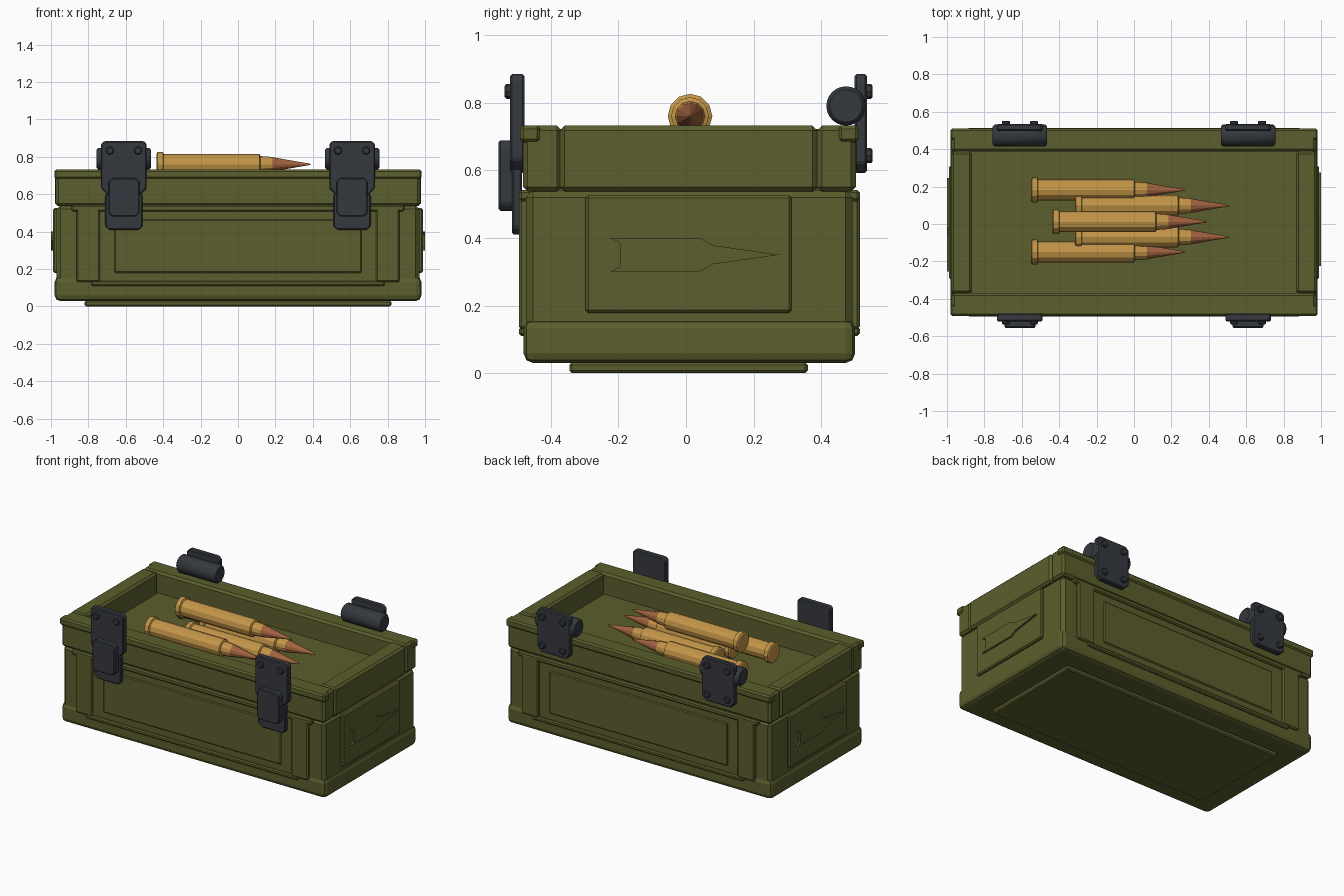
import bpy, bmesh, math
from mathutils import Matrix, Vector

if "Cube" in bpy.data.objects:
    bpy.data.objects.remove(bpy.data.objects["Cube"])


def material(name, rgb):
    m = bpy.data.materials.new(name)
    m.diffuse_color = (*rgb, 1)
    m.use_nodes = True
    m.node_tree.nodes["Principled BSDF"].inputs["Base Color"].default_value = m.diffuse_color
    return m


GREEN = material("olive green", (0.105, 0.112, 0.026))
STEEL = material("dark steel", (0.035, 0.041, 0.050))
BRASS = material("brass", (0.55, 0.30, 0.065))
COPPER = material("copper", (0.36, 0.125, 0.05))
CY = 0.01  # middle of the crate in depth


def finish(bm, name, *mats):
    bmesh.ops.recalc_face_normals(bm, faces=bm.faces[:])
    me = bpy.data.meshes.new(name)
    bm.to_mesh(me)
    bm.free()
    for m in mats:
        me.materials.append(m)
    ob = bpy.data.objects.new(name, me)
    bpy.context.collection.objects.link(ob)
    return ob


def chamfer(bm, w, seg=1):
    if w:
        bmesh.ops.bevel(bm, geom=bm.edges[:], offset=w, segments=seg,
                        profile=0.5, affect='EDGES')


def box(name, x, y, z, bevel=0.01, mat=GREEN, seg=1):
    """Chamfered box from (min, max) ranges."""
    bm = bmesh.new()
    bmesh.ops.create_cube(bm, size=1)
    for v in bm.verts:
        v.co = Vector([(r[0] + r[1]) / 2 + c * (r[1] - r[0])
                       for r, c in zip((x, y, z), v.co)])
    chamfer(bm, bevel, seg)
    return finish(bm, name, mat)


def prism(name, pts, push, bevel, mat):
    """Flat outline extruded along push."""
    bm = bmesh.new()
    f = bm.faces.new([bm.verts.new(p) for p in pts])
    new = bmesh.ops.extrude_face_region(bm, geom=[f], use_keep_orig=True)["geom"]
    bmesh.ops.translate(bm, verts=[g for g in new if isinstance(g, bmesh.types.BMVert)],
                        vec=push)
    bmesh.ops.recalc_face_normals(bm, faces=bm.faces[:])
    chamfer(bm, bevel)
    return finish(bm, name, mat)


def clipped_plate(name, cx, hw, z0, z1, cut, y0, y1, top_cut):
    """Upright steel plate with clipped corners."""
    pts = [(cx - hw + cut, z0), (cx + hw - cut, z0), (cx + hw, z0 + cut),
           (cx + hw, z1 - top_cut), (cx + hw - top_cut, z1),
           (cx - hw + top_cut, z1), (cx - hw, z1 - top_cut), (cx - hw, z0 + cut)]
    return prism(name, [(a, y0, b) for a, b in pts], (0, y1 - y0, 0), 0.006, STEEL)


def cylinder(name, c, r, length, axis, sides, bevel, mat):
    bm = bmesh.new()
    bmesh.ops.create_cone(bm, cap_ends=True, segments=sides, radius1=r,
                          radius2=r, depth=length)
    rims = [e for e in bm.edges if any(len(f.verts) > 4 for f in e.link_faces)]
    bmesh.ops.bevel(bm, geom=rims, offset=bevel, segments=1, affect='EDGES')
    rot = Matrix.Rotation(math.pi / 2, 4, 'Y' if axis == 'x' else 'X')
    bmesh.ops.transform(bm, matrix=Matrix.Translation(c) @ rot, verts=bm.verts[:])
    for f in bm.faces:
        f.smooth = len(f.verts) == 4 and sides > 12
    ob = finish(bm, name, mat)
    return ob


# Foot, base and lower body
box("foot_plate", (-0.82, 0.82), (-0.345, 0.36), (0, 0.032), 0.008)
box("base", (-0.98, 0.98), (-0.48, 0.50), (0.03, 0.16), 0.028, seg=2)
box("body", (-0.97, 0.97), (-0.473, 0.492), (0.12, 0.54), 0.02)

# Ribs and panels on front and back
for side, s in (("front", -1), ("back", 1)):
    def depth(a, b):
        return tuple(sorted((CY + s * a, CY + s * b)))
    rib = depth(0.46, 0.504)
    for sx in (-1, 1):
        box(side + "_post", tuple(sorted((sx * 0.738, sx * 0.863))), rib,
            (0.13, 0.54), 0.008)
    box(side + "_lower_rib", (-0.785, 0.785), rib, (0.11, 0.137), 0.007)
    box(side + "_upper_rib", (-0.89, 0.89), rib, (0.508, 0.542), 0.008)
    box(side + "_backing", (-0.75, 0.75), depth(0.46, 0.490), (0.12, 0.52), 0)
    box(side + "_panel", (-0.66, 0.66), depth(0.46, 0.497), (0.18, 0.465), 0.006)

    # Long rim wall with a lip along its top
    box(side + "_rim_wall", (-0.975, 0.975), depth(0.378, 0.492), (0.537, 0.732), 0.014)
    box(side + "_rim_lip", (-0.982, 0.982), depth(0.44, 0.501), (0.682, 0.732), 0.01)

# End walls, end panels and the emblem plates
emblem = [(-0.225, 0.40), (-0.195, 0.385), (-0.195, 0.315), (-0.225, 0.30),
          (0.04, 0.30), (0.08, 0.322), (0.275, 0.35), (0.08, 0.378), (0.04, 0.40)]
for s in (-1, 1):
    def span(a, b):
        return tuple(sorted((s * a, s * b)))
    box("end_rim_wall", span(0.865, 0.978), (-0.373, 0.388), (0.537, 0.732), 0.014)
    box("end_rim_core", span(0.88, 0.955), (-0.44, 0.46), (0.545, 0.722), 0)
    box("end_panel", span(0.95, 0.988), (-0.297, 0.312), (0.178, 0.526), 0.008)
    prism("end_emblem", [(s * 0.98, CY + s * (a - CY), b) for a, b in emblem],
          (s * 0.02, 0, 0), 0, GREEN)
box("tray_floor", (-0.95, 0.95), (-0.45, 0.47), (0.52, 0.592), 0)

# Front latches and back hinges
for cx in (-0.61, 0.61):
    clipped_plate("latch_plate", cx, 0.122, 0.592, 0.884, 0.04, -0.52, -0.478, 0.015)
    clipped_plate("latch_catch", cx, 0.10, 0.41, 0.61, 0.02, -0.515, -0.485, 0.015)
    clipped_plate("latch_lever", cx, 0.083, 0.48, 0.688, 0.02, -0.555, -0.505, 0.02)
    clipped_plate("hinge_plate", cx, 0.122, 0.592, 0.884, 0.03, 0.498, 0.535, 0.02)
    cylinder("hinge_barrel", (cx, 0.473, 0.79), 0.058, 0.292, 'x', 24, 0.01, STEEL)
    for dx in (-0.075, 0.075):
        cylinder("latch_bolt", (cx + dx, -0.522, 0.833), 0.022, 0.028, 'y', 8, 0.005, STEEL)
        for z in (0.643, 0.833):
            cylinder("hinge_bolt", (cx + dx, 0.538, z), 0.022, 0.028, 'y', 8, 0.005, STEEL)


# Cartridges: a lathed case with a pointed copper tip
PROFILE = [(0, 0.058), (0.005, 0.066), (0.033, 0.066), (0.038, 0.056), (0.55, 0.056),
           (0.555, 0.044), (0.62, 0.039), (0.622, 0.038), (0.70, 0.024), (0.822, 0.003)]


def cartridge(x, y, z, sides=12):
    bm = bmesh.new()
    rings = [[bm.verts.new((x + d, y + r * math.cos(2 * math.pi * k / sides),
                            z + r * math.sin(2 * math.pi * k / sides)))
              for k in range(sides)] for d, r in PROFILE]
    for i in range(len(rings) - 1):
        for k in range(sides):
            n = (k + 1) % sides
            f = bm.faces.new((rings[i][k], rings[i][n], rings[i + 1][n], rings[i + 1][k]))
            f.material_index = 1 if i >= 6 else 0
    bm.faces.new(rings[0])
    bm.faces.new(rings[-1]).material_index = 1
    finish(bm, "cartridge", BRASS, COPPER)


for x, y, z in ((-0.55, 0.182, 0.658), (-0.315, 0.098, 0.658), (-0.435, 0.012, 0.76),
                (-0.315, -0.07, 0.658), (-0.55, -0.15, 0.658)):
    cartridge(x, y, z)
